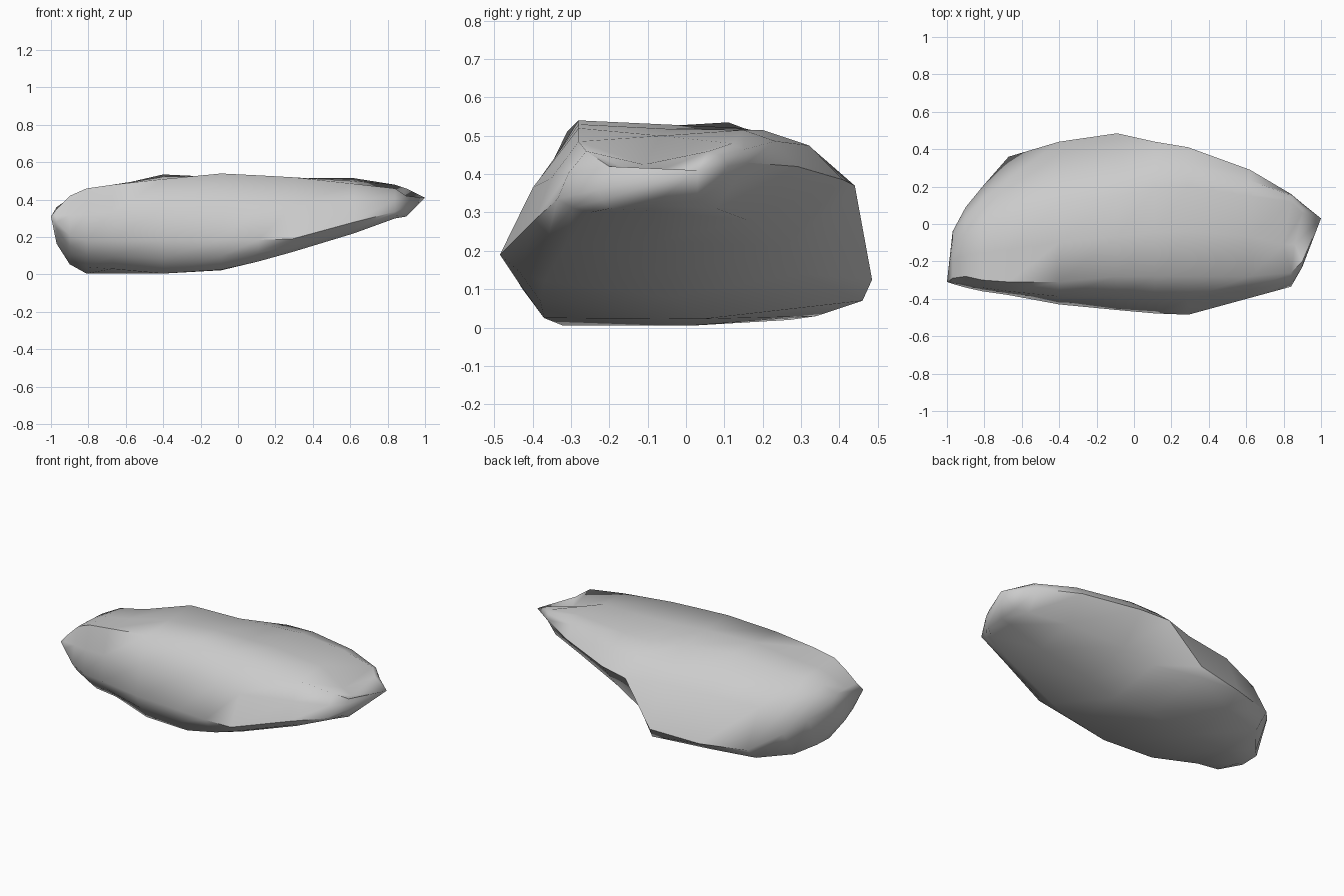
import bpy, bmesh
from mathutils import Vector

if "Cube" in bpy.data.objects:
    bpy.data.objects.remove(bpy.data.objects["Cube"])

# Cross-sections along the boulder: x, then (y, z) of front foot, front bulge,
# front top, back top, back edge, back foot
sections = [
    (-.97, -.26, .21, -.32, .28, -.29, .35, -.10, .36, -.04, .28, -.10, .17),
    (-.90, -.24, .10, -.34, .21, -.28, .42, -.05, .41, .09, .25, .00, .06),
    (-.81, -.23, .04, -.36, .18, -.30, .46, .00, .45, .20, .18, .10, .015),
    (-.67, -.24, .03, -.38, .18, -.31, .48, .04, .465, .36, .10, .27, .02),
    (-.40, -.32, .005, -.43, .18, -.31, .51, .11, .535, .44, .10, .34, .03),
    (-.09, -.37, .025, -.46, .185, -.28, .54, .15, .52, .485, .125, .46, .07),
    (.11, -.38, .07, -.478, .185, -.28, .53, .19, .51, .44, .37, .30, .14),
    (.29, -.37, .12, -.485, .19, -.28, .52, .20, .515, .41, .385, .26, .21),
    (.62, -.31, .22, -.395, .28, -.28, .485, .15, .515, .29, .42, .16, .28),
    (.84, -.25, .30, -.335, .335, -.26, .46, .12, .48, .16, .43, .08, .31),
    (.90, -.20, .31, -.23, .36, -.20, .42, .06, .46, .11, .42, .03, .33),
]

bm = bmesh.new()


def between(a, b, centre, push):
    """Midpoint of a and b, bulged away from the section centre."""
    d = (b - a).normalized()
    out = Vector((0, -d.z, d.y))
    mid = (a + b) / 2
    return mid + out * (push if out.dot(mid - centre) > 0 else -push)


# Body rings, with extra bulge points, a dent near the right end
# and a belly under the middle
rings = []
for s in sections:
    foot, bulge, top, back, edge, heel = corners = [
        Vector((s[0], s[i], s[i + 1])) for i in range(1, 12, 2)]
    c = sum(corners, Vector()) / 6
    k = min(1, (edge.y - foot.y) / .8)
    middle = (top + back) / 2
    if s[0] > .8:
        middle += Vector((-.04, -.04, -.045))
    under = (heel + foot) / 2 - Vector((0, 0, .025 if s[0] < .7 else 0))
    under.z = max(under.z, .005)
    pts = [foot, between(foot, bulge, c, .012 * k), bulge,
           between(bulge, top, c, .02 * k), top, middle, back,
           between(back, edge, c, (.075 if s[0] < 0 else .03) * k),
           edge, heel, under]
    rings.append([bm.verts.new(p) for p in pts])

n = len(rings[0])
for r0, r1 in zip(rings, rings[1:]):
    for i in range(n):
        j = (i + 1) % n
        bm.faces.new((r0[i], r0[j], r1[j], r1[i]))

# Pointed ends
for ring, tip in ((rings[0], (-1, -.31, .31)), (rings[-1], (1, .03, .41))):
    v = bm.verts.new(tip)
    for i in range(n):
        bm.faces.new((ring[i], ring[(i + 1) % n], v))

bmesh.ops.recalc_face_normals(bm, faces=bm.faces)
mesh = bpy.data.meshes.new("boulder")
bm.to_mesh(mesh)
bm.free()
rock = bpy.data.objects.new("boulder", mesh)
bpy.context.collection.objects.link(rock)
bpy.context.view_layer.objects.active = rock
rock.select_set(True)
bpy.ops.object.shade_smooth_by_angle(angle=1.1)
